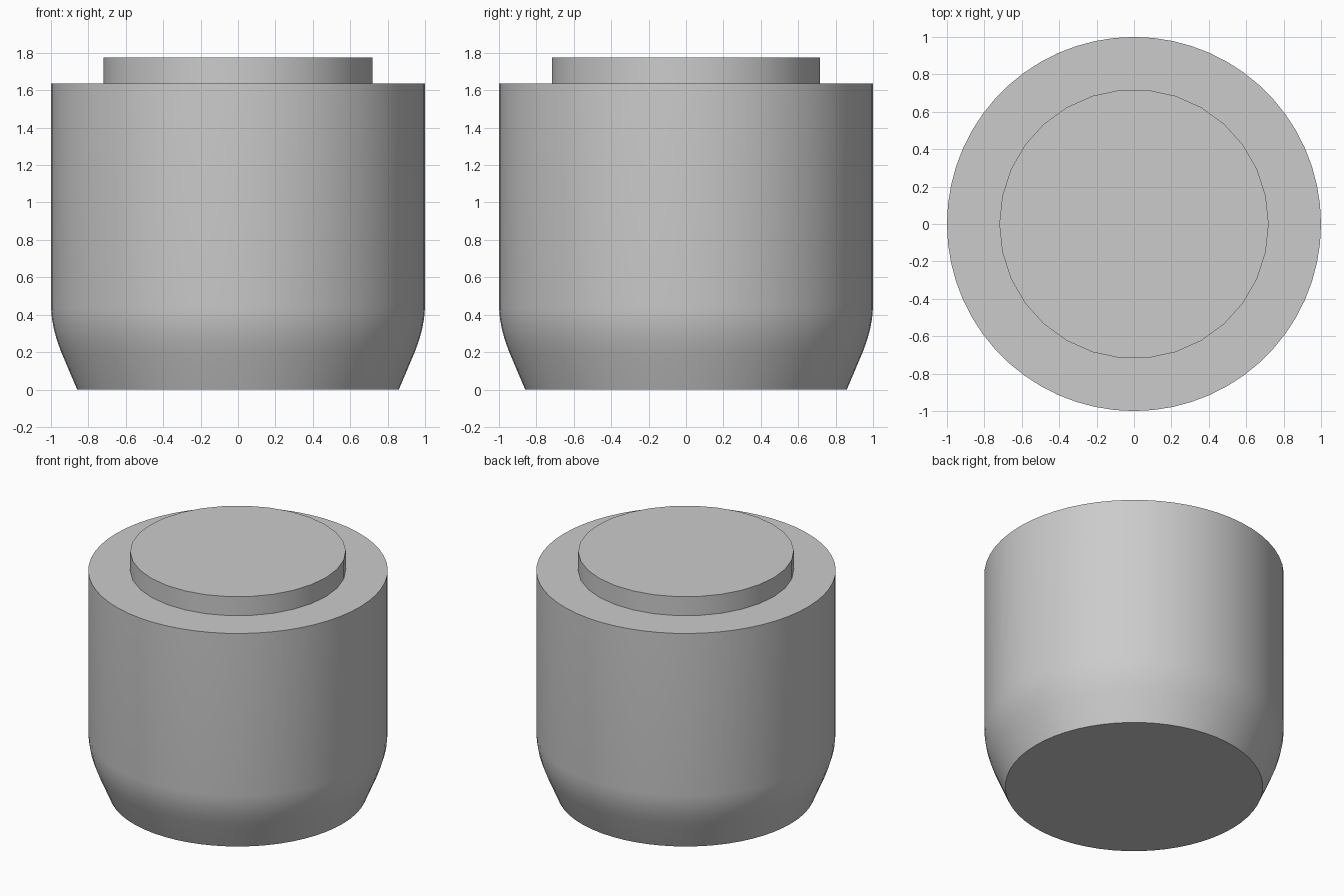
import bpy
import bmesh
import math

cube = bpy.data.objects.get("Cube")
if cube:
    bpy.data.objects.remove(cube, do_unlink=True)

grey = bpy.data.materials.new("plain grey")
grey.use_nodes = True
colour = (0.6, 0.6, 0.6, 1)
grey.diffuse_color = colour
grey.node_tree.nodes["Principled BSDF"].inputs["Base Color"].default_value = colour


def turned_part(name, profile, sides):
    """Closed solid of revolution from (radius, height) points, bottom to top."""
    bm = bmesh.new()
    rings = []
    for r, z in profile:
        angles = [2 * math.pi * i / sides for i in range(sides)]
        rings.append([bm.verts.new((r * math.cos(a), r * math.sin(a), z)) for a in angles])
    for low, high in zip(rings, rings[1:]):
        for i in range(sides):
            j = (i + 1) % sides
            bm.faces.new((low[i], low[j], high[j], high[i]))
    bm.faces.new(rings[0][::-1])
    bm.faces.new(rings[-1])
    mesh = bpy.data.meshes.new(name)
    bm.to_mesh(mesh)
    bm.free()
    mesh.materials.append(grey)
    obj = bpy.data.objects.new(name, mesh)
    bpy.context.collection.objects.link(obj)
    bpy.ops.object.select_all(action="DESELECT")
    obj.select_set(True)
    bpy.context.view_layer.objects.active = obj
    bpy.ops.object.shade_smooth_by_angle(angle=math.radians(30))
    return obj


# Main body: tapered foot blending into a straight wall
turned_part("body", [(0.86, 0), (0.945, 0.2), (0.967, 0.26), (0.984, 0.32),
                     (0.995, 0.38), (1, 0.44), (1, 1.635)], 60)

# Raised disc on top
turned_part("top_disc", [(0.72, 1.635), (0.72, 1.775)], 30)
